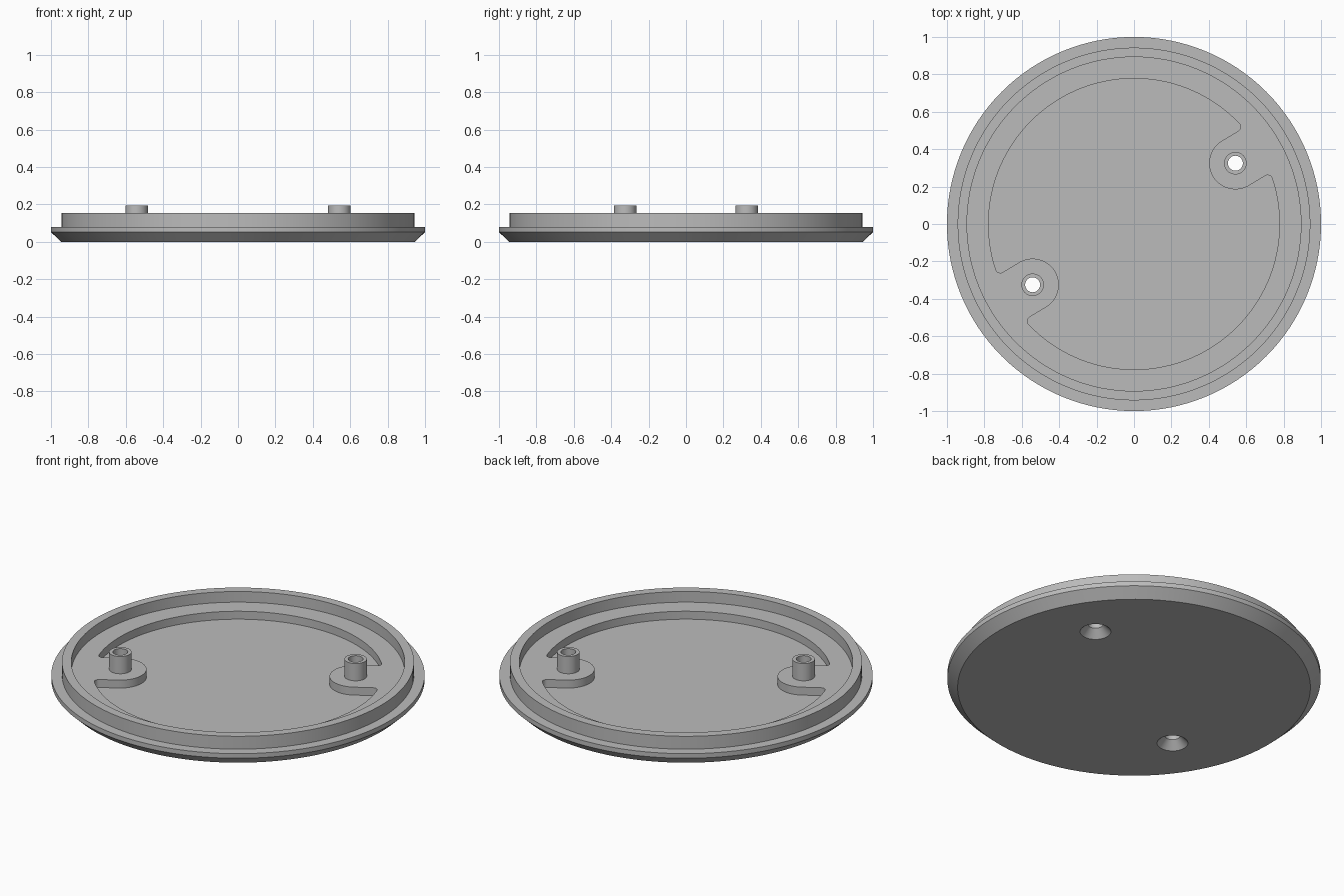
import bpy, bmesh, math
from mathutils import Vector

SEGMENTS = 128
FLOOR, LEDGE, LIP, POST_TOP = 0.045, 0.092, 0.155, 0.194
POCKET_R, TAB_R, FILLET = 0.778, 0.14, 0.025
POST_AT = Vector((0.542, 0.325, 0))

old = bpy.data.objects.get("Cube")
if old:
    bpy.data.objects.remove(old, do_unlink=True)

grey = bpy.data.materials.new("plain grey")
grey.use_nodes = True
colour = (0.5, 0.5, 0.5, 1)
grey.diffuse_color = colour
grey.node_tree.nodes["Principled BSDF"].inputs["Base Color"].default_value = colour


def finish(name, bm, location=(0, 0, 0)):
    bmesh.ops.recalc_face_normals(bm, faces=bm.faces)
    mesh = bpy.data.meshes.new(name)
    bm.to_mesh(mesh)
    bm.free()
    mesh.materials.append(grey)
    obj = bpy.data.objects.new(name, mesh)
    obj.location = location
    bpy.context.collection.objects.link(obj)
    return obj


def lathe(name, profile, location=(0, 0, 0), segments=SEGMENTS, ring=False):
    """Turn (radius, height) points round z; ring closes the profile, else caps are added."""
    bm = bmesh.new()
    turns = [2 * math.pi * i / segments for i in range(segments)]
    loops = [[bm.verts.new((r * math.cos(a), r * math.sin(a), z)) for a in turns]
             for r, z in profile]
    pairs = list(zip(loops, loops[1:]))
    if ring:
        pairs.append((loops[-1], loops[0]))
    else:
        bm.faces.new(loops[0])
        bm.faces.new(loops[-1])
    for low, high in pairs:
        for i in range(segments):
            j = (i + 1) % segments
            bm.faces.new((low[i], low[j], high[j], high[i]))
    return finish(name, bm, location)


def arc(cx, cy, radius, start, end, steps):
    return [Vector((cx + radius * math.cos(start + (end - start) * i / steps),
                    cy + radius * math.sin(start + (end - start) * i / steps), 0))
            for i in range(steps + 1)]


def pocket_outline():
    """Round pocket with two opposite rounded tabs reaching inward."""
    axis = math.atan2(POST_AT.y, POST_AT.x)
    v = TAB_R + FILLET
    u = math.sqrt((POCKET_R - FILLET) ** 2 - v ** 2)
    corner = math.atan2(v, u)
    half = arc(u, -v, FILLET, -corner, math.pi / 2, 10)
    half += arc(POST_AT.length, 0, TAB_R, -math.pi / 2, -math.pi * 1.5, 32)
    half += arc(u, v, FILLET, -math.pi / 2, corner, 10)
    half += arc(0, 0, POCKET_R, corner, math.pi - corner, 56)[1:-1]
    points = []
    for turn in (axis, axis + math.pi):
        c, s = math.cos(turn), math.sin(turn)
        points += [(p.x * c - p.y * s, p.x * s + p.y * c) for p in half]
    return points


def prism(name, outline, bottom, top):
    bm = bmesh.new()
    face = bm.faces.new([bm.verts.new((x, y, bottom)) for x, y in outline])
    result = bmesh.ops.extrude_face_region(bm, geom=[face])
    moved = [g for g in result["geom"] if isinstance(g, bmesh.types.BMVert)]
    bmesh.ops.translate(bm, verts=moved, vec=(0, 0, top - bottom))
    return finish(name, bm)


def cut(target, cutters):
    for cutter in cutters:
        cutter.hide_render = True
        mod = target.modifiers.new("cut", "BOOLEAN")
        mod.operation, mod.solver, mod.object = "DIFFERENCE", "EXACT", cutter
    bpy.context.view_layer.update()
    graph = bpy.context.evaluated_depsgraph_get()
    mesh = bpy.data.meshes.new_from_object(target.evaluated_get(graph))
    target.modifiers.clear()
    target.data = mesh
    for cutter in cutters:
        bpy.data.objects.remove(cutter, do_unlink=True)


# Round cover: chamfered underside, flange, raised lip and recessed ledge
cover = lathe("cover", [(0.945, 0), (1, 0.052), (1, 0.079), (0.943, 0.079),
                        (0.943, LIP), (0.893, LIP), (0.893, LEDGE)])

# Pocket and countersunk screw holes
cutters = [prism("pocket_cutter", pocket_outline(), FLOOR, 0.12)]
for side in (1, -1):
    cutters.append(lathe("hole_cutter", [(0.102, -0.02), (0.04, 0.045), (0.04, 0.3)],
                         POST_AT * side, 48))
cut(cover, cutters)

# Hollow screw posts standing on the tabs
parts = [cover]
for name, side in (("left_post", 1), ("right_post", -1)):
    parts.append(lathe(name, [(0.04, LEDGE), (0.06, LEDGE), (0.06, POST_TOP),
                              (0.04, POST_TOP)], POST_AT * side, 48, ring=True))

bpy.ops.object.select_all(action="DESELECT")
for part in parts:
    part.select_set(True)
bpy.context.view_layer.objects.active = cover
bpy.ops.object.shade_smooth_by_angle(angle=math.radians(30))
